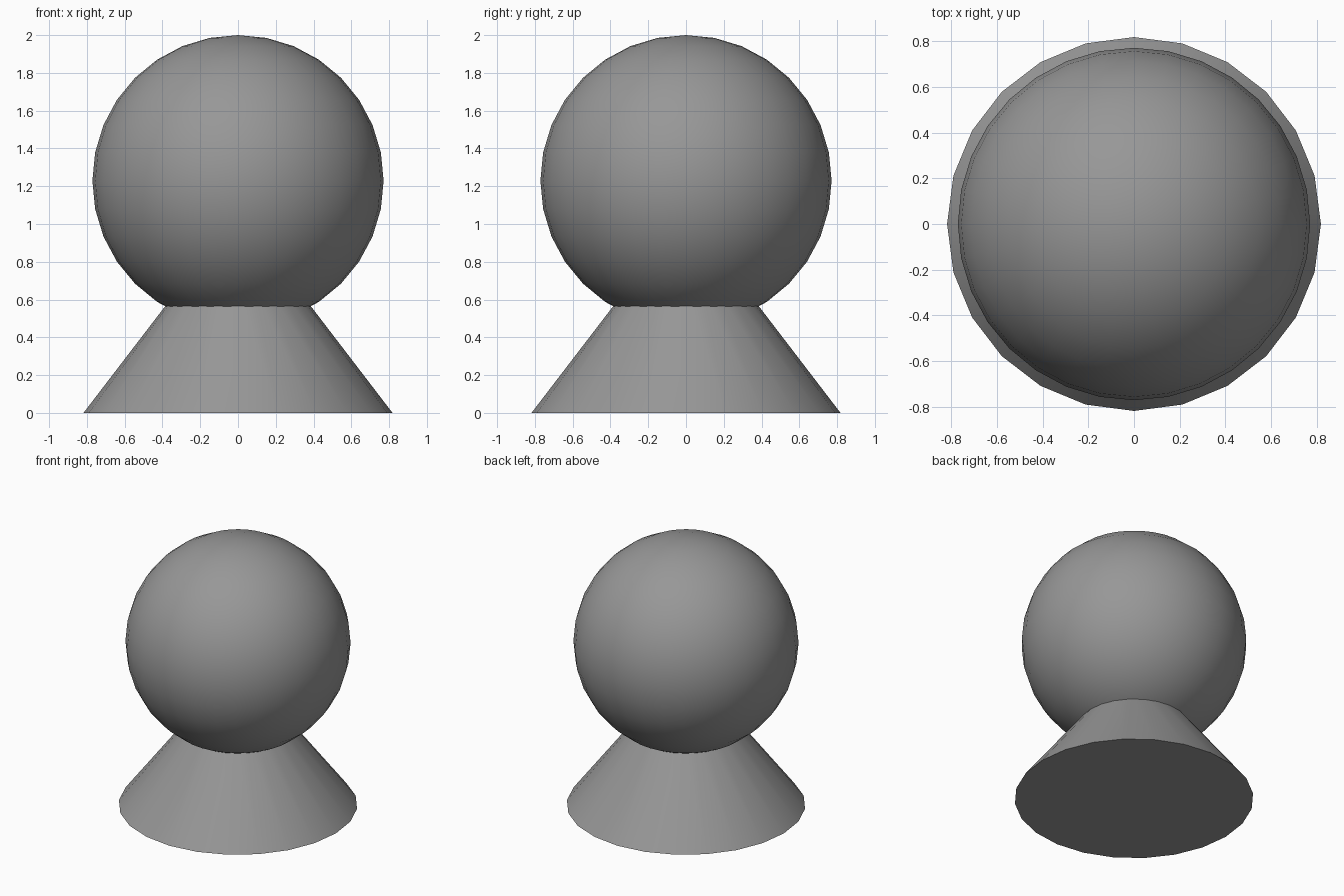
import bpy
import math

if "Cube" in bpy.data.objects:
    bpy.data.objects.remove(bpy.data.objects["Cube"])

# Dark grey shared by both parts
grey = bpy.data.materials.new("dark_grey")
grey.diffuse_color = (0.31, 0.31, 0.31, 1)
grey.use_nodes = True
grey.node_tree.nodes["Principled BSDF"].inputs["Base Color"].default_value = grey.diffuse_color


def finish(name):
    ob = bpy.context.object
    ob.name = name
    ob.data.materials.append(grey)
    bpy.ops.object.shade_smooth_by_angle(angle=math.radians(30))


# Flared base: truncated cone whose top is buried inside the ball
BASE_R, NECK_R, BASE_H = 0.818, 0.305, 0.67
bpy.ops.mesh.primitive_cone_add(vertices=24, radius1=BASE_R, radius2=NECK_R,
                                depth=BASE_H, location=(0, 0, BASE_H / 2))
finish("cone_base")

# Round ball resting on the base, top at z = 2
BALL_R = 0.771
bpy.ops.mesh.primitive_uv_sphere_add(segments=32, ring_count=16, radius=BALL_R,
                                     location=(0, 0, 2 - BALL_R))
finish("ball_head")
